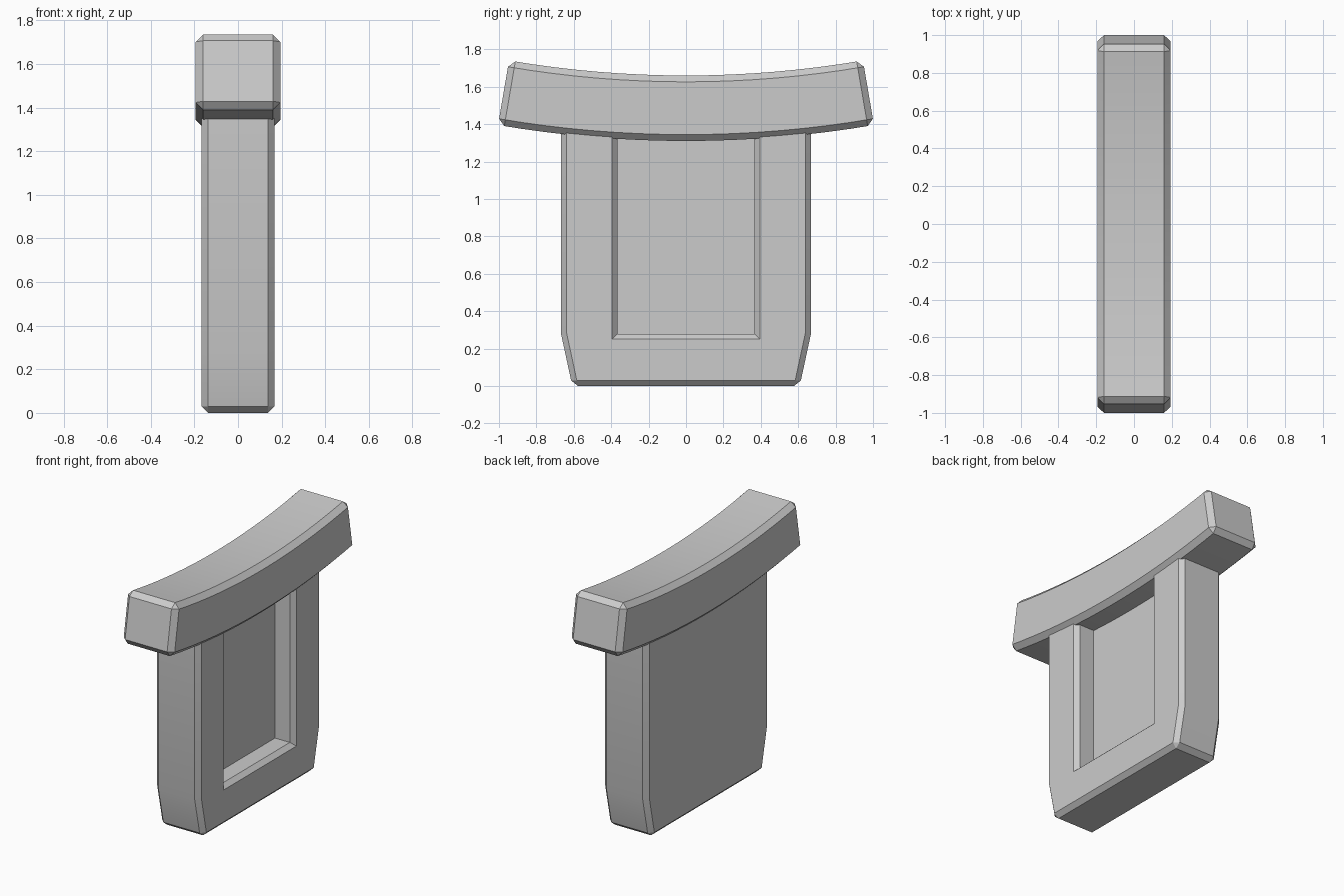
import bpy, bmesh
from math import sin, cos, radians

if "Cube" in bpy.data.objects:
    bpy.data.objects.remove(bpy.data.objects["Cube"])


def mesh_object(name, rings):
    """Skin a list of equal-length vertex rings and cap both ends."""
    bm = bmesh.new()
    rows = [[bm.verts.new(p) for p in ring] for ring in rings]
    n = len(rows[0])
    for a, b in zip(rows, rows[1:]):
        for i in range(n):
            j = (i + 1) % n
            bm.faces.new((a[i], a[j], b[j], b[i]))
    bm.faces.new(rows[0])
    bm.faces.new(rows[-1])
    bmesh.ops.recalc_face_normals(bm, faces=bm.faces)
    mesh = bpy.data.meshes.new(name)
    bm.to_mesh(mesh)
    bm.free()
    obj = bpy.data.objects.new(name, mesh)
    bpy.context.collection.objects.link(obj)
    return obj


def bevel(obj, width):
    mod = obj.modifiers.new("edge_chamfer", "BEVEL")
    mod.width = width
    mod.segments = 1
    mod.limit_method = "ANGLE"
    mod.angle_limit = radians(40)


def finish(obj):
    """Apply modifiers and shade smooth across shallow angles only."""
    bpy.ops.object.select_all(action="DESELECT")
    obj.select_set(True)
    bpy.context.view_layer.objects.active = obj
    for mod in list(obj.modifiers):
        bpy.ops.object.modifier_apply(modifier=mod.name)
    bpy.ops.object.shade_smooth_by_angle(angle=radians(25))


# Body: slab with tapered lower corners
half = [(0.608, 0), (0.669, 0.283), (0.669, 1.45)]
outline = half + [(-y, z) for y, z in reversed(half)]
body = mesh_object("body", [[(x, y, z) for y, z in outline] for x in (-0.168, 0.168)])
bevel(body, 0.03)

# Recess cutter: straight pocket that flares at the +x face
levels = [(0.025, 0.367, 0.278), (0.138, 0.367, 0.278), (0.198, 0.425, 0.222)]
cutter = mesh_object("recess_cutter", [
    [(x, -w, lo), (x, w, lo), (x, w, 1.6), (x, -w, 1.6)] for x, w, lo in levels])
cutter.hide_render = True
cut = body.modifiers.new("recess", "BOOLEAN")
cut.operation = "DIFFERENCE"
cut.solver = "EXACT"
cut.object = cutter
finish(body)
bpy.data.objects.remove(cutter)

# Top bar: rectangular section swept along a shallow upward arc
centre_z, r_top, r_bottom, end, steps = 7.29, 5.63, 5.98, radians(9.675), 16
section = [(-0.194, r_bottom), (0.194, r_bottom), (0.194, r_top), (-0.194, r_top)]
angles = [end * (2 * i / steps - 1) for i in range(steps + 1)]
bar = mesh_object("curved_top_bar", [
    [(x, r * sin(a), centre_z - r * cos(a)) for x, r in section] for a in angles])
bevel(bar, 0.034)
finish(bar)
